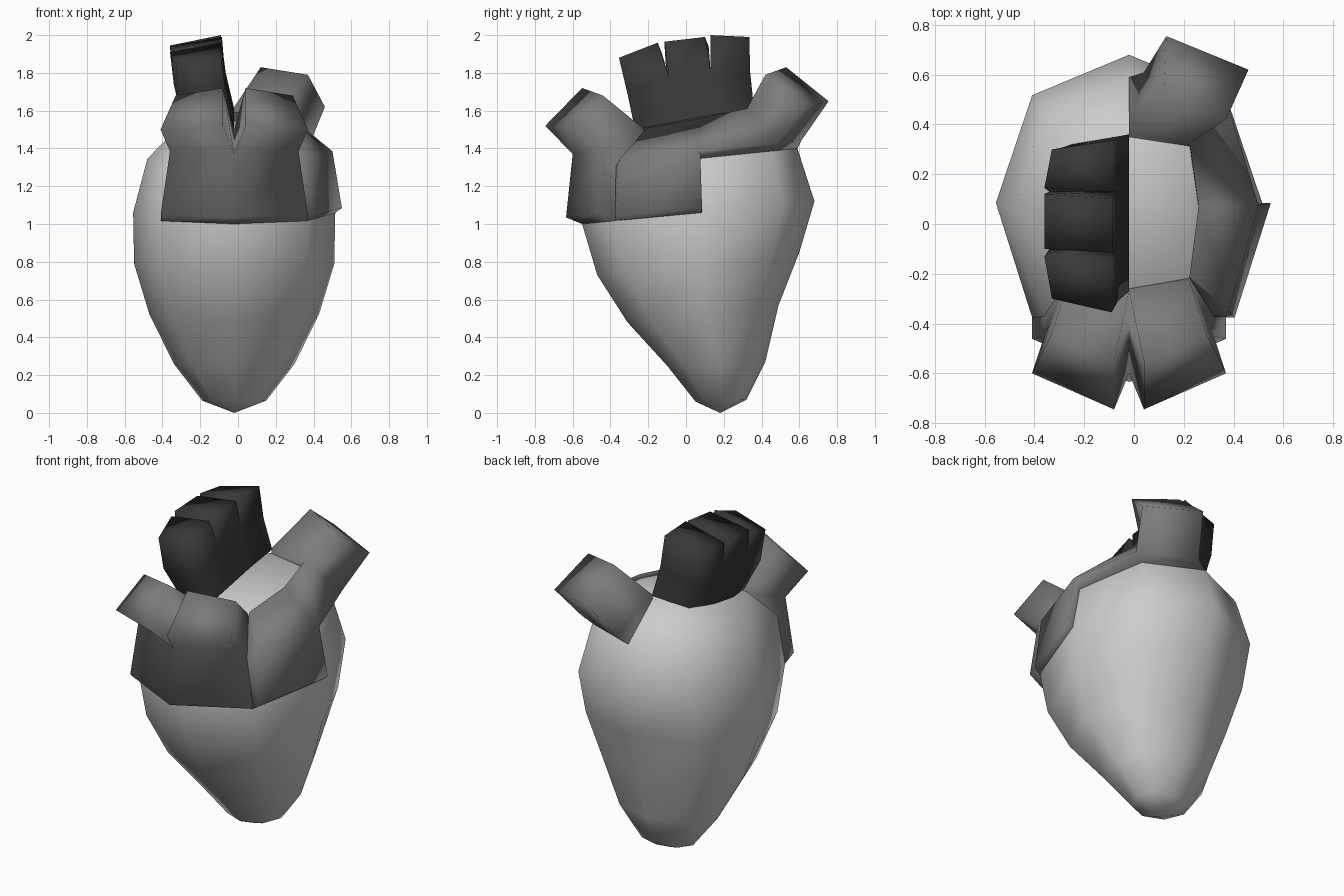
import bpy
from math import cos, sin, pi, radians
from mathutils import Vector

if "Cube" in bpy.data.objects:
    bpy.data.objects.remove(bpy.data.objects["Cube"])

N = 8


def make(name, verts, faces, grey=None, angle=180):
    me = bpy.data.meshes.new(name)
    me.from_pydata([tuple(v) for v in verts], [], faces)
    me.polygons.foreach_set("use_smooth", [True] * len(me.polygons))
    if angle < 180:
        me.set_sharp_from_angle(angle=radians(angle))
    if grey is not None:
        m = bpy.data.materials.new(name + "_grey")
        m.diffuse_color = (grey, grey, grey, 1)
        m.use_nodes = True
        m.node_tree.nodes["Principled BSDF"].inputs["Base Color"].default_value = m.diffuse_color
        me.materials.append(m)
    me.update()
    ob = bpy.data.objects.new(name, me)
    bpy.context.collection.objects.link(ob)
    return ob


# Ventricles: tilted eight-sided rings
# front y, front z, back y, back z, half width, diagonal factor
rings = [(.05, .06, .32, .07, .17, .707), (-.10, .25, .42, .27, .32, .707),
         (-.31, .48, .49, .57, .45, .72), (-.47, .73, .60, .85, .53, .72),
         (-.55, 1.0, .68, 1.12, .535, .727), (-.52, 1.29, .59, 1.40, .46, .74),
         (-.26, 1.47, .35, 1.59, .28, .87)]


def ring(fy, fz, by, bz, hw, k):
    pts = []
    for i in range(N):
        c, s = cos(i * pi / 4), sin(i * pi / 4)
        if i % 2:
            c, s = c * k / .7071, s * k / .7071
        pts.append(Vector((-.02 + hw * c, (fy + by) / 2 + s * (by - fy) / 2 + .02 * (1 - abs(s)),
                           (fz + bz) / 2 + s * (bz - fz) / 2)))
    return pts


verts = [p for r in rings for p in ring(*r)]


def quad(j, i):
    n = (i + 1) % N
    return (j * N + i, j * N + n, (j + 1) * N + n, (j + 1) * N + i)


last = len(rings) - 1
apex = len(verts)
verts.append(Vector((-.02, .18, 0)))
faces = [quad(j, i) for j in range(last) for i in range(N)]
faces += [(apex, (i + 1) % N, i) for i in range(N)]
faces.append(tuple(last * N + i for i in range(N)))
make("ventricles", verts, faces, angle=60)


# Raised band over the ventricles, with vessel stubs growing from some upper faces
def raised(name, band, offsets, stubs):
    ids, bv, bf = {}, [], []

    def vid(key, co):
        if key not in ids:
            ids[key] = len(bv)
            bv.append(co)
        return ids[key]

    def outer(v):
        return vid((v, 1), verts[v] + Vector(offsets[v // N - last + 2]))

    edges = {(q[k], q[(k + 1) % 4]) for q in band for k in range(4)}
    for q in band:
        o = [outer(v) for v in q]
        sector = q[0] % N
        if q[0] // N == last - 1 and sector in stubs:
            e = [vid((sector, k, 2), Vector(c)) for k, c in enumerate(stubs[sector])]
            bf += [(o[k], o[(k + 1) % 4], e[(k + 1) % 4], e[k]) for k in range(4)]
            bf.append(tuple(e))
        else:
            bf.append(tuple(o))
    for a, b in edges:
        if (b, a) not in edges:
            bf.append((outer(b), outer(a), vid((a, 0), verts[a]), vid((b, 0), verts[b])))
    make(name, bv, bf, .2)


# Front atrium with two mirrored-looking stubs
raised("front_atrium", [quad(j, i) for j in (last - 2, last - 1) for i in (5, 6)],
       [(0, -.085, .035), (0, -.08, .08), (0, -.01, .03)],
       {5: [(-.41, -.60, 1.50), (-.08, -.745, 1.52), (-.08, -.55, 1.72), (-.33, -.44, 1.68)],
        6: [(.04, -.745, 1.52), (.37, -.60, 1.50), (.29, -.44, 1.68), (.04, -.55, 1.72)]})

# Right side atrium running to the back stub
raised("side_atrium", [quad(last - 2, 7)] + [quad(last - 1, i) for i in (7, 0, 1)],
       [(.035, 0, .025), (.06, .02, .04), (0, .01, .03)],
       {1: [(.46, .62, 1.62), (.13, .755, 1.65), (.12, .53, 1.83), (.37, .42, 1.79)]})

# Aortic arch: four stations along y, leaning left, split into three branches
base_r = [(-.02, -.27, 1.50), (-.02, -.06, 1.54), (-.02, .15, 1.58), (-.02, .36, 1.61)]
base_l = [(-.24, -.22, 1.49), (-.29, -.05, 1.52), (-.29, .14, 1.55), (-.25, .32, 1.58)]
mid_r = [(-.065, -.31, 1.69), (-.07, -.09, 1.78), (-.07, .13, 1.81), (-.065, .34, 1.80)]
mid_l = [(-.31, -.28, 1.66), (-.34, -.10, 1.74), (-.34, .13, 1.77), (-.31, .30, 1.73)]
tops = [[(-.09, -.355, 1.88), (-.09, -.15, 1.96), (-.36, -.13, 1.91), (-.33, -.30, 1.85)],
        [(-.085, -.115, 1.965), (-.085, .10, 1.99), (-.36, .12, 1.94), (-.36, -.10, 1.93)],
        [(-.09, .13, 2.0), (-.09, .335, 1.99), (-.33, .30, 1.94), (-.36, .145, 1.945)]]
av = base_r + base_l + mid_r + mid_l
af = [(4, 0, 8, 12), (3, 7, 15, 11)]
for k in range(3):
    af += [(k, k + 1, k + 9, k + 8), (k + 5, k + 4, k + 12, k + 13)]
    lo = (k + 8, k + 9, k + 13, k + 12)
    hi = [len(av) + c for c in range(4)]
    av += tops[k]
    af += [(lo[c], lo[(c + 1) % 4], hi[(c + 1) % 4], hi[c]) for c in range(4)]
    af.append(tuple(hi))
make("aortic_arch", av, af, .04)
